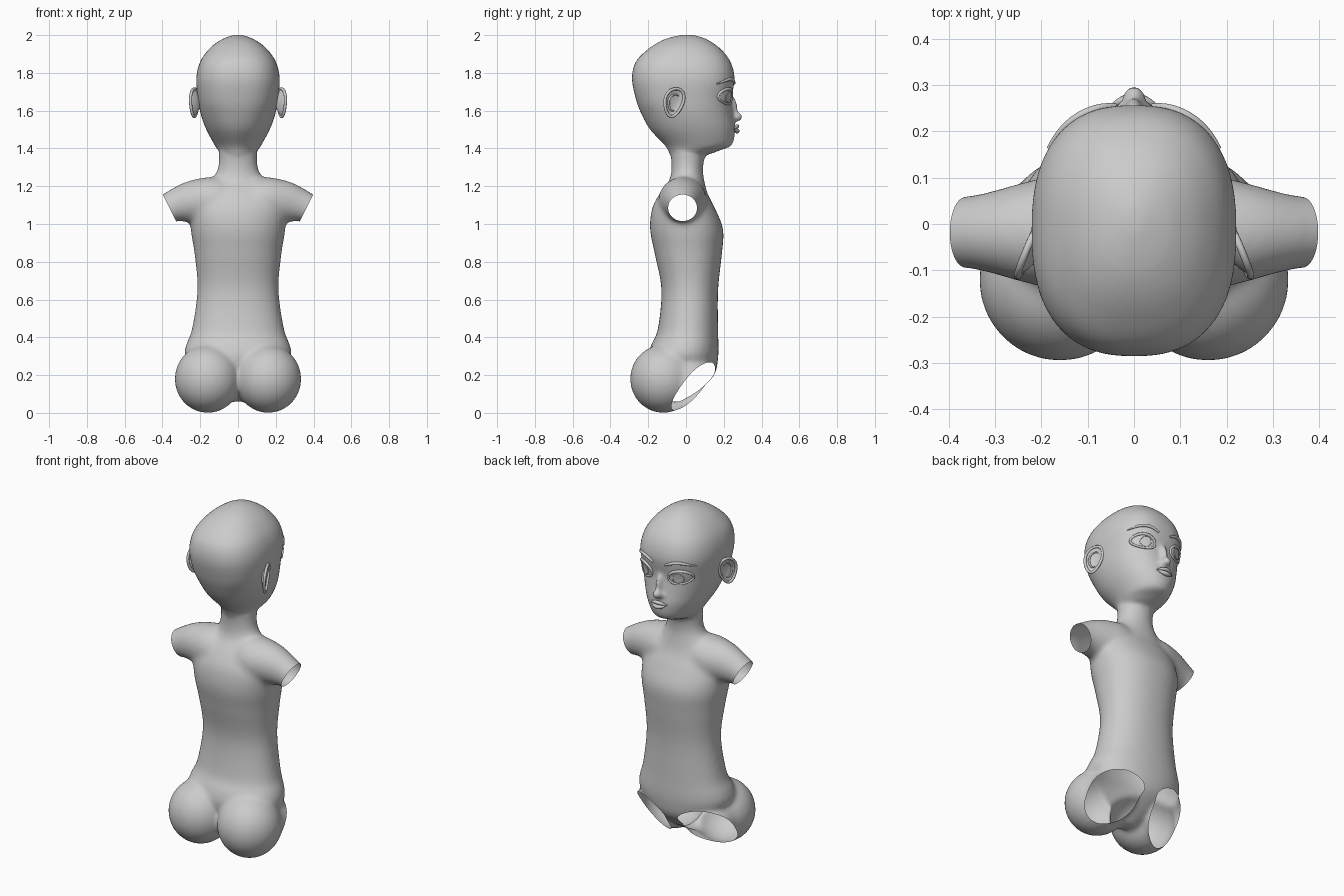
import bpy, bmesh, math
from mathutils import Vector, Matrix

if "Cube" in bpy.data.objects:
    bpy.data.objects.remove(bpy.data.objects["Cube"])

skin = bpy.data.materials.new("light_grey")
skin.diffuse_color = (0.6, 0.6, 0.6, 1)
skin.use_nodes = True
skin.node_tree.nodes["Principled BSDF"].inputs["Base Color"].default_value = skin.diffuse_color


def spline(keys, n=8):
    """Catmull-Rom through tuples of any length."""
    out = []
    for i in range(len(keys) - 1):
        p = [keys[max(i - 1, 0)], keys[i], keys[i + 1], keys[min(i + 2, len(keys) - 1)]]
        for k in range(n):
            t = k / n
            out.append(tuple(0.5 * (2 * b + (c - a) * t + (2 * a - 5 * b + 4 * c - d) * t * t
                                    + (3 * b - a - 3 * c + d) * t ** 3) for a, b, c, d in zip(*p)))
    return out + [tuple(keys[-1])]


def loft(bm, rings):
    rows = [[bm.verts.new(p) for p in r] for r in rings]
    n = len(rows[0])
    for a, b in zip(rows, rows[1:]):
        for i in range(n):
            bm.faces.new((a[i], a[(i + 1) % n], b[(i + 1) % n], b[i]))
    bm.faces.new(rows[0][::-1])
    bm.faces.new(rows[-1])


def section(z, hx, yb, yf, p, n=64):
    """Horizontal superellipse section."""
    pts = []
    for i in range(n):
        c, s = math.cos(2 * math.pi * i / n), math.sin(2 * math.pi * i / n)
        pts.append((hx * math.copysign(abs(c) ** (2 / p), c),
                    (yf + yb) / 2 + (yf - yb) / 2 * math.copysign(abs(s) ** (2 / p), s), z))
    return pts


def ball(bm, co, r):
    bmesh.ops.create_uvsphere(bm, u_segments=32, v_segments=20, radius=1,
                              matrix=Matrix.Translation(co) @ Matrix.Diagonal((*r, 1)))


def finish(name, bm):
    me = bpy.data.meshes.new(name)
    bm.to_mesh(me)
    bm.free()
    me.materials.append(skin)
    me.shade_smooth()
    ob = bpy.data.objects.new(name, me)
    bpy.context.collection.objects.link(ob)
    return ob


def tube(name, pts, r, radii=None, closed=False):
    cu = bpy.data.curves.new(name, 'CURVE')
    cu.dimensions, cu.bevel_depth, cu.bevel_resolution, cu.use_fill_caps = '3D', r, 3, True
    sp = cu.splines.new('POLY')
    sp.points.add(len(pts) - 1)
    for i, p in enumerate(pts):
        sp.points[i].co = (*p, 1)
        sp.points[i].radius = radii[i] if radii else 1
    sp.use_cyclic_u = closed
    cu.materials.append(skin)
    bpy.context.collection.objects.link(bpy.data.objects.new(name, cu))


def disc(name, fn, rings=6, n=40):
    """Domed plate; fn(r, t) gives the point."""
    bm = bmesh.new()
    mid = bm.verts.new(fn(0, 0))
    rows = [[bm.verts.new(fn(k / rings, 2 * math.pi * i / n)) for i in range(n)]
            for k in range(1, rings + 1)]
    for i in range(n):
        j = (i + 1) % n
        bm.faces.new((mid, rows[0][i], rows[0][j]))
        for a, b in zip(rows, rows[1:]):
            bm.faces.new((a[i], b[i], b[j], a[j]))
    bmesh.ops.recalc_face_normals(bm, faces=bm.faces)
    finish(name, bm)


# Section keys: z, half width, back y, front y, squareness
torso = [(.06, .05, -.09, -.02, 2), (.12, .12, -.14, .07, 2), (.2, .21, -.17, .15, 2.2),
         (.29, .28, -.2, .17, 2.2), (.36, .275, -.185, .172, 2.2), (.44, .245, -.15, .17, 2.2),
         (.65, .215, -.13, .17, 2.2), (.84, .23, -.165, .19, 2.2), (.97, .25, -.19, .197, 2.2),
         (1.08, .25, -.18, .155, 2.2), (1.16, .21, -.14, .115, 2.1), (1.23, .145, -.09, .097, 2),
         (1.29, .108, -.077, .09, 2), (1.37, .1, -.08, .1, 2), (1.46, .1, -.08, .1, 2)]
head = [(1.365, .085, -.085, .11, 2), (1.39, .105, -.095, .18, 2), (1.42, .125, -.115, .243, 2),
        (1.5, .168, -.19, .26, 2.1), (1.58, .197, -.235, .25, 2.2), (1.66, .212, -.265, .241, 2.4),
        (1.77, .221, -.286, .257, 2.45), (1.86, .2, -.265, .235, 2.4), (1.93, .15, -.195, .18, 2.3),
        (1.975, .09, -.12, .115, 2.2), (1.997, .035, -.045, .055, 2), (2.002, .008, 0, .02, 2)]
head_s = spline(head)


def face_y(x, z):
    """Front surface of the head."""
    k = max(i for i in range(len(head_s) - 1) if head_s[i][0] <= z)
    a, b = head_s[k], head_s[k + 1]
    t = (z - a[0]) / (b[0] - a[0])
    _, hx, yb, yf, p = [u + (v - u) * t for u, v in zip(a, b)]
    return (yf + yb) / 2 + (yf - yb) / 2 * max(0, 1 - (abs(x) / hx) ** p) ** (1 / p)


# Body: overlapping solids fused by remeshing
bm = bmesh.new()
loft(bm, [section(*k) for k in spline(torso)])
loft(bm, [section(*k) for k in head_s])
ball(bm, (0, .243, 1.605), (.02, .03, .075))      # nose bridge
ball(bm, (0, .27, 1.567), (.025, .03, .024))      # nose tip
LEG_N = Vector((.37, .75, -.55)).normalized()
ARM_N = Vector((.894, 0, -.447))
arm = [(.08, 1.115, .125, .13), (.15, 1.122, .128, .127), (.24, 1.115, .108, .115),
       (.31, 1.1, .088, .097), (.365, 1.085, .078, .08), (.44, 1.045, .076, .078)]
for s in (1, -1):
    ball(bm, (s * .022, .25, 1.558), (.015, .018, .014))
    ball(bm, (s * .16, -.12, .18), (.176, .177, .181))   # buttock
    # shoulder
    rings = []
    for x, z, ry, rz in spline(arm, 4):
        k = min(1, max(0, (x - .1) / .25)) * .447        # section leans with the arm
        rings.append([(s * (x + k * rz * math.sin(a)), -.018 + ry * math.cos(a),
                       z + rz * math.sin(a) * math.sqrt(1 - k * k))
                      for a in [2 * math.pi * i / 40 for i in range(40)]])
    loft(bm, rings)
    # thigh stub
    n = Vector((s * LEG_N.x, LEG_N.y, LEG_N.z))
    u = (Vector((0, 0, 1)) - n * n.z).normalized()
    v = n.cross(u)
    a0, a1 = Vector((s * .165, -.07, .2)), Vector((s * .172, .04, .15)) + n * .06
    loft(bm, [[a0.lerp(a1, t) + (u * math.cos(a) * 1.03 + v * math.sin(a)) * .133
               for a in [2 * math.pi * i / 40 for i in range(40)]] for t in (0, .33, .66, 1)])
bmesh.ops.recalc_face_normals(bm, faces=bm.faces)
body = finish("body", bm)
rm = body.modifiers.new("fuse", 'REMESH')
rm.mode, rm.voxel_size = 'VOXEL', .01
me = bpy.data.meshes.new_from_object(body.evaluated_get(bpy.context.evaluated_depsgraph_get()))
body.modifiers.clear()

bm = bmesh.new()
bm.from_mesh(me)
for i in range(16):
    vs = [v for v in bm.verts if i < 3 or v.co.z < 1.36]
    bmesh.ops.smooth_vert(bm, verts=vs, factor=.5, use_axis_x=True, use_axis_y=True, use_axis_z=True)


def open_hole(co, no, test):
    faces = [f for f in bm.faces if test(f.calc_center_median())]
    geom = list({e for f in faces for e in f.edges}) + list({v for f in faces for v in f.verts}) + faces
    bmesh.ops.bisect_plane(bm, geom=geom, plane_co=co, plane_no=no, clear_outer=True)


# Open arm and leg sockets
for s in (1, -1):
    flip = Vector((s, 1, 1))
    open_hole(Vector((.365, 0, 1.09)) * flip, ARM_N * flip, lambda c: c.x * s > .2 and .9 < c.z < 1.3)
    open_hole(Vector((.16, -.05, .01)) * flip, LEG_N * flip, lambda c: c.x * s > 0 and c.z < .4)
bm.to_mesh(body.data)
bm.free()
if not body.data.materials:
    body.data.materials.append(skin)
body.data.shade_smooth()

EX, EZ = .112, 1.672
for s in (1, -1):
    side = "right" if s > 0 else "left"

    def almond(r, t):
        x = EX + .058 * r * math.cos(t)
        z = EZ + (.043 if math.sin(t) > 0 else .036) * r * math.sin(t) + .1 * (x - EX)
        return x, z

    def eye_pt(r, t, lift=.003):
        x, z = almond(r, t)
        return s * x, face_y(x, z) + lift + .006 * (1 - r * r), z

    def iris_pt(r, t):
        x, z = EX - .004 + .027 * r * math.cos(t), EZ + .03 * r * math.sin(t)
        return s * x, face_y(x, z) + .009, z

    # Eye, iris and eyelids
    disc("eye_" + side, eye_pt)
    disc("iris_" + side, iris_pt)
    tube("iris_rim_" + side, [iris_pt(1, 2 * math.pi * i / 32) for i in range(32)], .002, closed=True)
    ts = [2 * math.pi * i / 48 for i in range(48)]
    tube("eyelid_" + side, [eye_pt(1, t) for t in ts], .006,
         [1 + .4 * max(0, math.sin(t)) for t in ts], True)

    # Eyebrow
    pts, rad = [], []
    for i in range(21):
        t = i / 20
        x, z = .04 + .145 * t, 1.738 + .028 * math.sin(math.pi * min(1, t * .9 + .05))
        pts.append((s * x, face_y(x, z) + .002, z))
        rad.append(.3 + .7 * math.sin(math.pi * (.15 + .8 * t)))
    tube("eyebrow_" + side, pts, .009, rad)

    # Ear: flared shell with outer rim and inner fold
    def ear_pt(r, t, out=0):
        a = .048 * r * math.cos(t) * (1 + .25 * math.sin(t)) + .012 * r * math.sin(t)
        b = .074 * r * math.sin(t)
        return s * (.231 - .42 * a + .06 * b + out), -.064 + a, 1.642 + b

    disc("ear_bowl_" + side, lambda r, t: ear_pt(r, t, -.012 * (1 - r * r)))
    disc("ear_back_" + side, lambda r, t: ear_pt(r, t, -.03 * (1 - r * r)))
    tube("ear_rim_" + side, [ear_pt(1, t) for t in ts], .008, closed=True)
    tube("ear_fold_" + side, [ear_pt(.58, .9 + 4.2 * i / 20, -.004) for i in range(21)], .006,
         [.4 + .6 * math.sin(math.pi * i / 20) for i in range(21)])

# Lips
for name, z0, r, w, bend in (("upper_lip", 1.517, .011, .055, -.012), ("lower_lip", 1.492, .013, .048, .014)):
    pts, rad = [], []
    for i in range(25):
        q = i / 12 - 1
        x, z = w * q, z0 + bend * q * q
        pts.append((x, face_y(x, z) + .011 * (1 - q * q), z))
        rad.append(max(.15, 1 - q * q * .9))
    tube(name, pts, r, rad)
